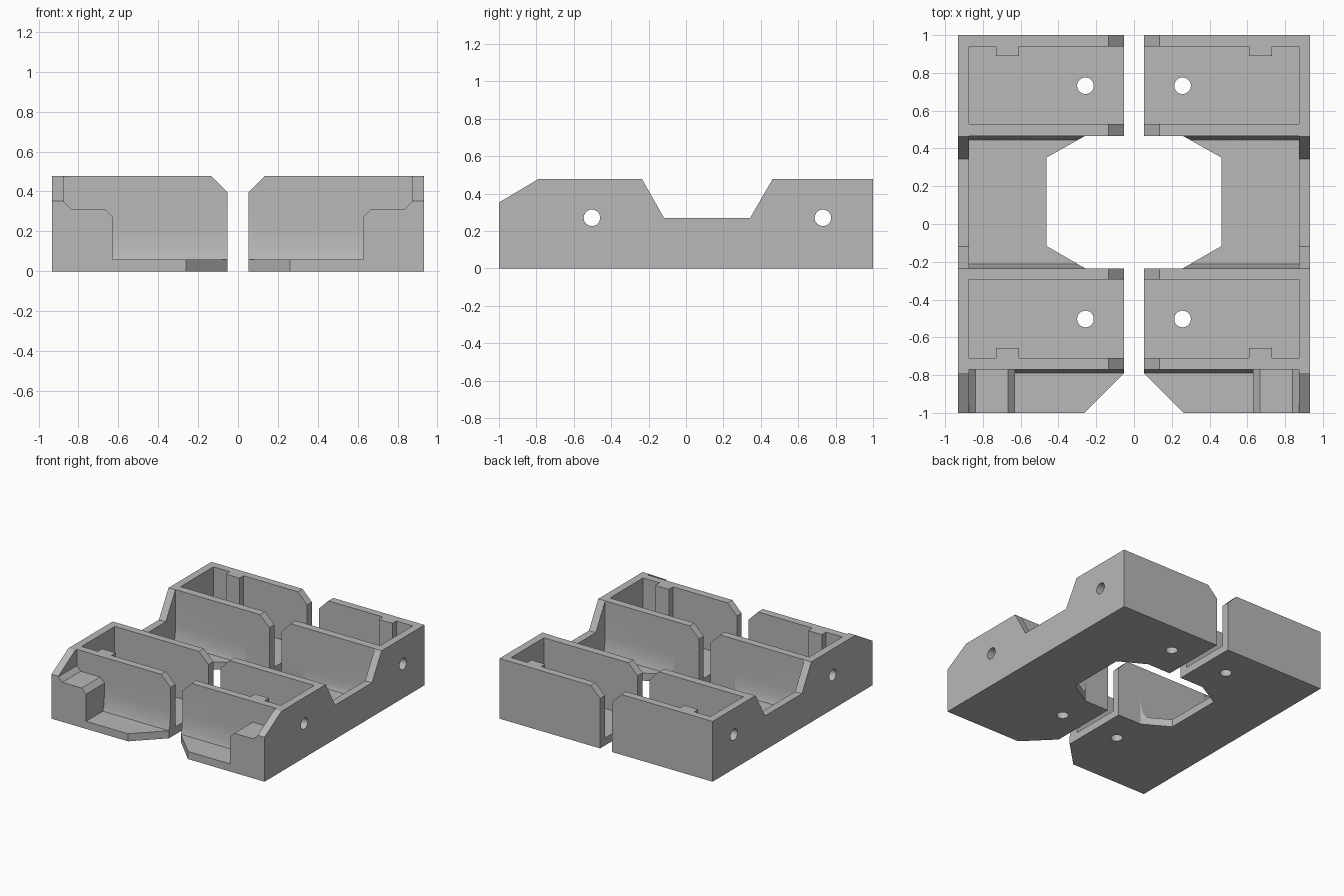
import bpy, bmesh, math
from mathutils import Vector

cube = bpy.data.objects.get("Cube")
if cube:
    bpy.data.objects.remove(cube, do_unlink=True)

# Single grey plastic
grey = bpy.data.materials.new("grey plastic")
grey.use_nodes = True
colour = (0.48, 0.48, 0.48, 1)
grey.diffuse_color = colour
grey.node_tree.nodes["Principled BSDF"].inputs["Base Color"].default_value = colour

OUT, IN, WALL = 0.933, 0.052, 0.873   # outer side, centre gap, inner face of side wall
TOP, FLOOR, OVER = 0.477, 0.06, 0.7   # rim, floor top, cutter height
PIN_Y = (-0.503, 0.732)


def prism(name, points, axis, lo, hi, side):
    """Extrude a 2D profile along an axis; side mirrors it across x."""
    bm = bmesh.new()
    place = {"x": lambda a, b, c: (c, a, b),
             "y": lambda a, b, c: (a, c, b),
             "z": lambda a, b, c: (a, b, c)}[axis]
    rings = []
    for c in (lo, hi):
        rings.append([bm.verts.new(Vector(place(a, b, c)) * Vector((1, 1, 1)).x)
                      for a, b in points])
    n = len(points)
    bm.faces.new(rings[0])
    bm.faces.new(rings[1])
    for i in range(n):
        j = (i + 1) % n
        bm.faces.new((rings[0][i], rings[0][j], rings[1][j], rings[1][i]))
    for v in bm.verts:
        v.co.x *= side
    bmesh.ops.recalc_face_normals(bm, faces=bm.faces)
    mesh = bpy.data.meshes.new(name)
    bm.to_mesh(mesh)
    bm.free()
    obj = bpy.data.objects.new(name, mesh)
    bpy.context.collection.objects.link(obj)
    return obj


def circle(a, b, r=0.044, n=32):
    return [(a + r * math.cos(t * math.tau / n), b + r * math.sin(t * math.tau / n))
            for t in range(n)]


def combine(obj, cutters, operation="DIFFERENCE"):
    """Apply booleans to obj and remove the helpers."""
    for c in cutters:
        c.hide_render = True
        mod = obj.modifiers.new("cut", "BOOLEAN")
        mod.operation, mod.solver, mod.object = operation, "EXACT", c
    bpy.context.view_layer.update()
    graph = bpy.context.evaluated_depsgraph_get()
    mesh = bpy.data.meshes.new_from_object(obj.evaluated_get(graph))
    obj.modifiers.clear()
    obj.data = mesh
    for c in cutters:
        bpy.data.objects.remove(c, do_unlink=True)


def compartment(y0, y1, tab_y, inner_y):
    """Plan of an open-ended compartment with a locating tab on one long wall."""
    tab = [(0.61, tab_y), (0.61, inner_y), (0.73, inner_y), (0.73, tab_y)]
    far = y1 if tab_y == y0 else y0
    return [(0, tab_y)] + tab + [(WALL, tab_y), (WALL, far), (0, far)]


def build_half(name, s):
    body = prism(name, [(IN, -1), (OUT, -1), (OUT, 1), (IN, 1)], "z", 0, TOP, s)
    cuts = []

    def cut(points, axis, lo, hi):
        c = prism("cutter", points, axis, lo, hi, s)
        cuts.append(c)
        return c

    # Front and rear compartments
    cut(compartment(-0.71, -0.295, -0.71, -0.657), "z", FLOOR, OVER)
    cut(compartment(0.53, 0.94, 0.94, 0.89), "z", FLOOR, OVER)

    # Central bay, with slightly flared wall feet
    cut([(-0.213, FLOOR), (-0.227, 0.1), (-0.235, 0.2), (-0.235, OVER),
         (0.467, OVER), (0.467, 0.2), (0.459, 0.1), (0.445, FLOOR)], "x", 0, WALL)

    # Front ledge with stepped corner block and flared wall foot
    ledge = cut([(0, FLOOR), (0.63, FLOOR), (0.63, 0.275), (0.668, 0.313),
                 (0.838, 0.313), (WALL, 0.348), (WALL, OVER), (0, OVER)],
                "y", -1.1, -0.7)
    foot = prism("foot_limit", [(-1.2, -0.1), (-0.79, -0.1), (-0.79, FLOOR), (-0.778, 0.1),
                                (-0.77, 0.2), (-0.77, 0.8), (-1.2, 0.8)], "x", -0.2, 1.2, s)
    combine(ledge, [foot], "INTERSECT")

    # Side wall notch and sloping front corner
    cut([(-0.118, 0.27), (0.343, 0.27), (0.463, TOP), (0.463, OVER),
         (-0.235, OVER), (-0.235, TOP)], "x", 0.5, 1.1)
    cut([(-1.1, 0.293), (-1, 0.352), (-0.79, TOP), (-0.79, OVER), (-1.1, OVER)],
        "x", 0.5, 1.1)

    # Central floor opening and angled front floor corner
    cut([(0, -0.235), (0.258, -0.235), (0.462, -0.117), (0.462, 0.352),
         (0.258, 0.467), (0, 0.467)], "z", -0.1, OVER)
    cut([(0, -0.738), (0.362, -1.1), (0, -1.1)], "z", -0.1, 0.3)

    # Bevelled upper wall ends beside the centre gap
    cut([(0, 0.343), (0.2, 0.543), (0, 0.543)], "y", -1.1, 1.1)

    # Pin holes through floor and side wall
    for y in PIN_Y:
        cut(circle(0.257, y), "z", -0.1, 0.2)
        cut(circle(y, 0.27), "x", 0.8, 1.1)

    combine(body, cuts)
    body.data.materials.clear()
    body.data.materials.append(grey)
    for p in body.data.polygons:
        p.material_index = 0
    bpy.ops.object.select_all(action="DESELECT")
    body.select_set(True)
    bpy.context.view_layer.objects.active = body
    bpy.ops.object.shade_smooth_by_angle(angle=math.radians(30))


build_half("left_tray", 1)
build_half("right_tray", -1)
